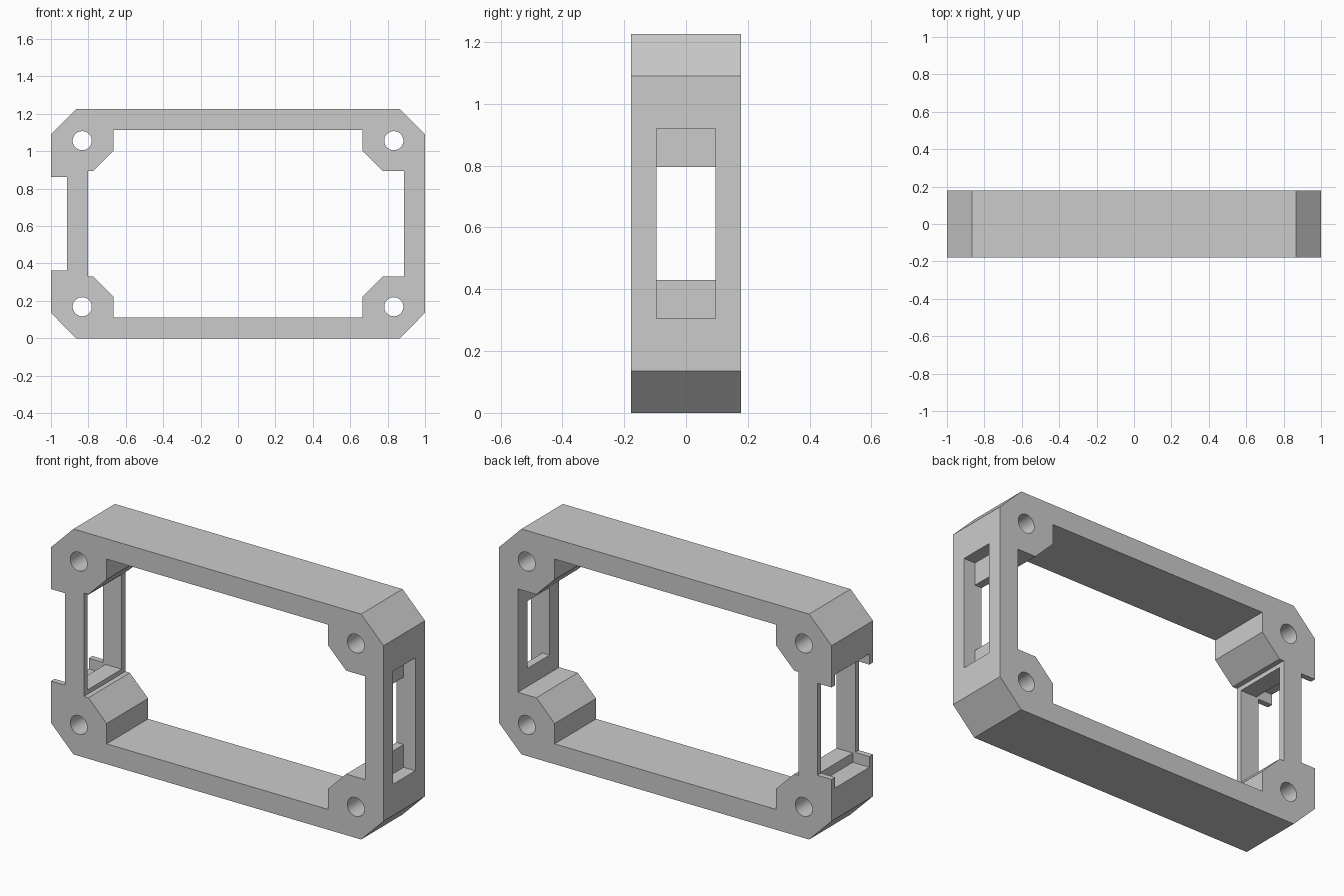
import bpy, bmesh, math
from mathutils import Vector, Matrix

cube = bpy.data.objects.get("Cube")
if cube:
    bpy.data.objects.remove(cube, do_unlink=True)

HEIGHT, HALF_DEPTH = 1.225, 0.178
MID = HEIGHT / 2

grey = bpy.data.materials.new("plain_grey")
grey.use_nodes = True
colour = (0.6, 0.6, 0.6, 1)
grey.diffuse_color = colour
grey.node_tree.nodes["Principled BSDF"].inputs["Base Color"].default_value = colour


def finish(name, bm):
    bmesh.ops.recalc_face_normals(bm, faces=bm.faces)
    mesh = bpy.data.meshes.new(name)
    bm.to_mesh(mesh)
    bm.free()
    mesh.materials.append(grey)
    obj = bpy.data.objects.new(name, mesh)
    bpy.context.collection.objects.link(obj)
    return obj


def prism(name, upper, half):
    """Extrude an upper x/z outline, mirrored about mid height, along y."""
    points = upper + [(x, -z) for x, z in reversed(upper)]
    bm = bmesh.new()
    face = bm.faces.new([bm.verts.new((x, -half, MID + z)) for x, z in points])
    new = bmesh.ops.extrude_face_region(bm, geom=[face])["geom"]
    verts = [v for v in new if isinstance(v, bmesh.types.BMVert)]
    bmesh.ops.translate(bm, verts=verts, vec=(0, 2 * half, 0))
    return finish(name, bm)


def box(name, x0, x1, half_y, half_z):
    return prism(name, [(x0, half_z), (x1, half_z)], half_y)


def screw_hole(x, z):
    bm = bmesh.new()
    turn = Matrix.Translation((x, 0, MID + z)) @ Matrix.Rotation(math.pi / 2, 4, "X")
    bmesh.ops.create_cone(bm, cap_ends=True, segments=40, radius1=0.051,
                          radius2=0.051, depth=1, matrix=turn)
    return finish("screw_hole_cutter", bm)


def cut(target, cutter):
    cutter.hide_render = True
    mod = target.modifiers.new("cut", "BOOLEAN")
    mod.operation, mod.solver, mod.object = "DIFFERENCE", "EXACT", cutter
    bpy.context.view_layer.objects.active = target
    bpy.ops.object.modifier_apply(modifier=mod.name)
    bpy.data.objects.remove(cutter, do_unlink=True)


# Outer body with chamfered corners and a notch along the right side
frame = prism("frame", [(-0.915, 0.25), (-1, 0.25), (-1, 0.477), (-0.865, MID),
                        (0.865, MID), (1, 0.477)], HALF_DEPTH)

# Central opening, leaving bevelled screw blocks in the corners
cut(frame, prism("opening_cutter", [(-0.802, 0.281), (-0.775, 0.281), (-0.665, 0.391),
                                    (-0.665, 0.502), (0.665, 0.502), (0.665, 0.391),
                                    (0.775, 0.281), (0.887, 0.281)], 0.5))

# Left side: shallow pocket with a shorter window through the wall
cut(frame, box("left_pocket_cutter", 0.93, 1.1, 0.095, 0.307))
cut(frame, box("left_window_cutter", 0.8, 1.1, 0.095, 0.183))

# Right side: pocket running into the notch ends, and a wide window
cut(frame, box("right_pocket_cutter", -1.1, -0.9, 0.147, 0.308))
cut(frame, box("right_window_cutter", -1.1, -0.79, 0.147, 0.257))

# Screw holes through the four corners
for side in (-1, 1):
    for level in (-1, 1):
        cut(frame, screw_hole(side * 0.833, level * 0.444))

# Smooth the hole walls and keep the edges crisp
bpy.ops.object.select_all(action="DESELECT")
frame.select_set(True)
bpy.context.view_layer.objects.active = frame
bpy.ops.object.shade_smooth_by_angle(angle=math.radians(30))
